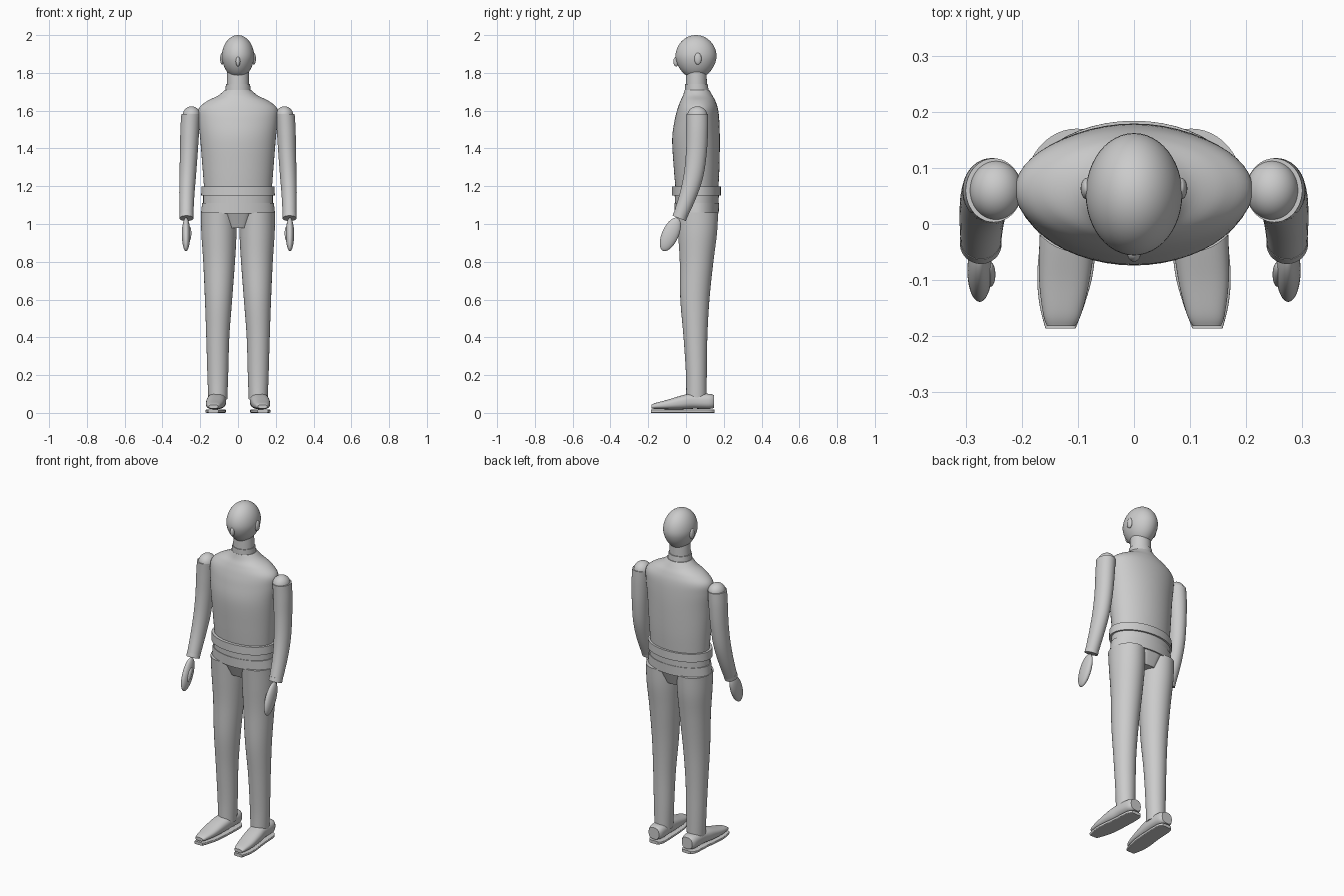
import bpy, bmesh, math
from mathutils import Matrix, Vector

if "Cube" in bpy.data.objects:
    bpy.data.objects.remove(bpy.data.objects["Cube"])

grey = bpy.data.materials.new("matte grey")
grey.use_nodes = True
tone = (0.6, 0.6, 0.6, 1)
grey.diffuse_color = tone
grey.node_tree.nodes["Principled BSDF"].inputs["Base Color"].default_value = tone

parts = []
SEG = 48
STEPS = 6


def finish(bm, name, side=1):
    """Turn a bmesh into a named object, mirrored when side is -1."""
    bmesh.ops.scale(bm, vec=(side, 1, 1), verts=bm.verts)
    bmesh.ops.recalc_face_normals(bm, faces=bm.faces)
    mesh = bpy.data.meshes.new(name)
    bm.to_mesh(mesh)
    bm.free()
    mesh.materials.append(grey)
    obj = bpy.data.objects.new(name, mesh)
    bpy.context.collection.objects.link(obj)
    parts.append(obj)


def spline(points):
    """Smooth the list of sections with a Catmull-Rom curve."""
    pts = [Vector(p) for p in points]
    out = []
    for i in range(len(pts) - 1):
        a, b, c, d = pts[max(i - 1, 0)], pts[i], pts[i + 1], pts[min(i + 2, len(pts) - 1)]
        for s in range(STEPS):
            t = s / STEPS
            out.append(b + (c - a) * (t / 2) + (a * 2 - b * 5 + c * 4 - d) * (t * t / 2)
                       + (b * 3 - a - c * 3 + d) * (t ** 3 / 2))
    return out + [pts[-1]]


def loft(name, sections, side=1, smooth=True, power=2, turn=None):
    """Skin rings given as (x, y, z, half width, half depth, tilt in degrees)."""
    rows = [tuple(s) + (0,) * (6 - len(s)) for s in sections]
    rows = spline(rows) if smooth else rows
    bm = bmesh.new()
    rings = []
    for x, y, z, rx, ry, tilt in rows:
        rot = Matrix.Rotation(math.radians(tilt), 3, "X")
        ring = []
        for k in range(SEG):
            a = math.tau * k / SEG
            c, s = math.cos(a), math.sin(a)
            px = math.copysign(abs(c) ** (2 / power), c) * rx
            py = math.copysign(abs(s) ** (2 / power), s) * ry
            ring.append(bm.verts.new(Vector((x, y, z)) + rot @ Vector((px, py, 0))))
        rings.append(ring)
    for low, high in zip(rings, rings[1:]):
        for k in range(SEG):
            n = (k + 1) % SEG
            bm.faces.new((low[k], low[n], high[n], high[k]))
    bm.faces.new(rings[0])
    bm.faces.new(rings[-1])
    if turn:
        bm.transform(turn)
    finish(bm, name, side)


def ball(name, centre, size, tilt=0, side=1, narrow=0):
    """Ellipsoid, optionally narrowed towards the bottom."""
    bm = bmesh.new()
    bmesh.ops.create_uvsphere(bm, u_segments=SEG, v_segments=SEG // 2, radius=1)
    for v in bm.verts:
        f = 1 + narrow * min(v.co.z, 0)
        v.co.x *= f
        v.co.y *= f
    bm.transform(Matrix.Translation(centre) @ Matrix.Rotation(math.radians(tilt), 4, "X")
                 @ Matrix.Diagonal((*size, 1)))
    finish(bm, name, side)


# Torso and neck
loft("torso", [
    (0, .058, 1.17, .178, .112), (0, .056, 1.3, .188, .121), (0, .053, 1.45, .2, .126),
    (0, .058, 1.55, .21, .118), (0, .062, 1.61, .208, .107), (0, .063, 1.65, .165, .093),
    (0, .062, 1.68, .105, .078), (0, .058, 1.71, .07, .065)])
loft("collar", [(0, .058, 1.69, .068, .064), (0, .055, 1.74, .064, .06)], smooth=False)
loft("neck", [(0, .055, 1.7, .06, .056), (0, .055, 1.82, .057, .054)], smooth=False)

# Head
ball("head", (0, .053, 1.885), (.086, .109, .115), narrow=.1)
ball("nose", (0, -.052, 1.86), (.012, .015, .026))
for side, label in ((1, "left"), (-1, "right")):
    ball(label + "_ear", (.084, .063, 1.875), (.011, .019, .031), side=side)

# Belt, waist and hips
loft("belt", [(0, .055, 1.15, .195, .129), (0, .055, 1.198, .193, .129)], smooth=False)
loft("waistband", [(0, .057, 1.1, .184, .115), (0, .057, 1.16, .184, .117)], smooth=False)
loft("hips", [(0, .057, 1.055, .196, .116), (0, .057, 1.112, .19, .118)], smooth=False)
loft("crotch", [(0, .06, .98, .05, .075), (0, .058, 1.07, .083, .112)],
     smooth=False, power=4)

# Limbs, mirrored for each side
lay_forward = Matrix.Rotation(math.pi / 2, 4, "X")
for side, label in ((1, "left"), (-1, "right")):
    loft(label + "_leg", [
        (.107, .055, .07, .05, .054), (.107, .055, .2, .055, .055), (.107, .05, .4, .061, .063),
        (.103, .047, .6, .072, .077), (.1, .056, .8, .084, .089),
        (.101, .061, .95, .093, .103), (.102, .06, 1.06, .094, .11)], side)
    loft(label + "_shoe", [
        (.11, .06, -.148, .034, .034), (.11, .061, -.12, .046, .04), (.112, .063, -.04, .049, .041),
        (.118, .056, .02, .05, .037), (.124, .044, .1, .045, .025),
        (.128, .037, .16, .034, .016), (.13, .033, .182, .025, .01)],
        side, power=2.5, turn=lay_forward)
    loft(label + "_sole", [
        (.108, .009, -.15, .028, .009), (.109, .009, -.12, .045, .009), (.113, .009, -.02, .048, .009),
        (.122, .009, .08, .05, .009), (.128, .009, .14, .041, .009), (.131, .009, .186, .027, .009)],
        side, power=6, turn=lay_forward)
    ball(label + "_shoulder", (.246, .06, 1.573), (.047, .053, .05), side=side)
    loft(label + "_arm", [
        (.25, .06, 1.582, .05, .057), (.255, .06, 1.5, .05, .057), (.26, .055, 1.38, .047, .055, -5),
        (.266, .04, 1.26, .044, .052, -14), (.271, .01, 1.15, .04, .045, -20),
        (.273, -.032, 1.04, .036, .037, -22)], side)
    loft(label + "_cuff", [
        (.273, -.036, 1.03, .037, .038, -22), (.273, -.028, 1.052, .037, .038, -22)],
        side, smooth=False)
    ball(label + "_hand", (.275, -.083, .945), (.022, .044, .095), -24, side)
    ball(label + "_thumb", (.256, -.09, .95), (.009, .016, .04), -24, side)

# Smooth shading with crisp rims
bpy.ops.object.select_all(action="DESELECT")
for obj in parts:
    obj.select_set(True)
bpy.context.view_layer.objects.active = parts[0]
bpy.ops.object.shade_smooth_by_angle(angle=math.radians(35))
